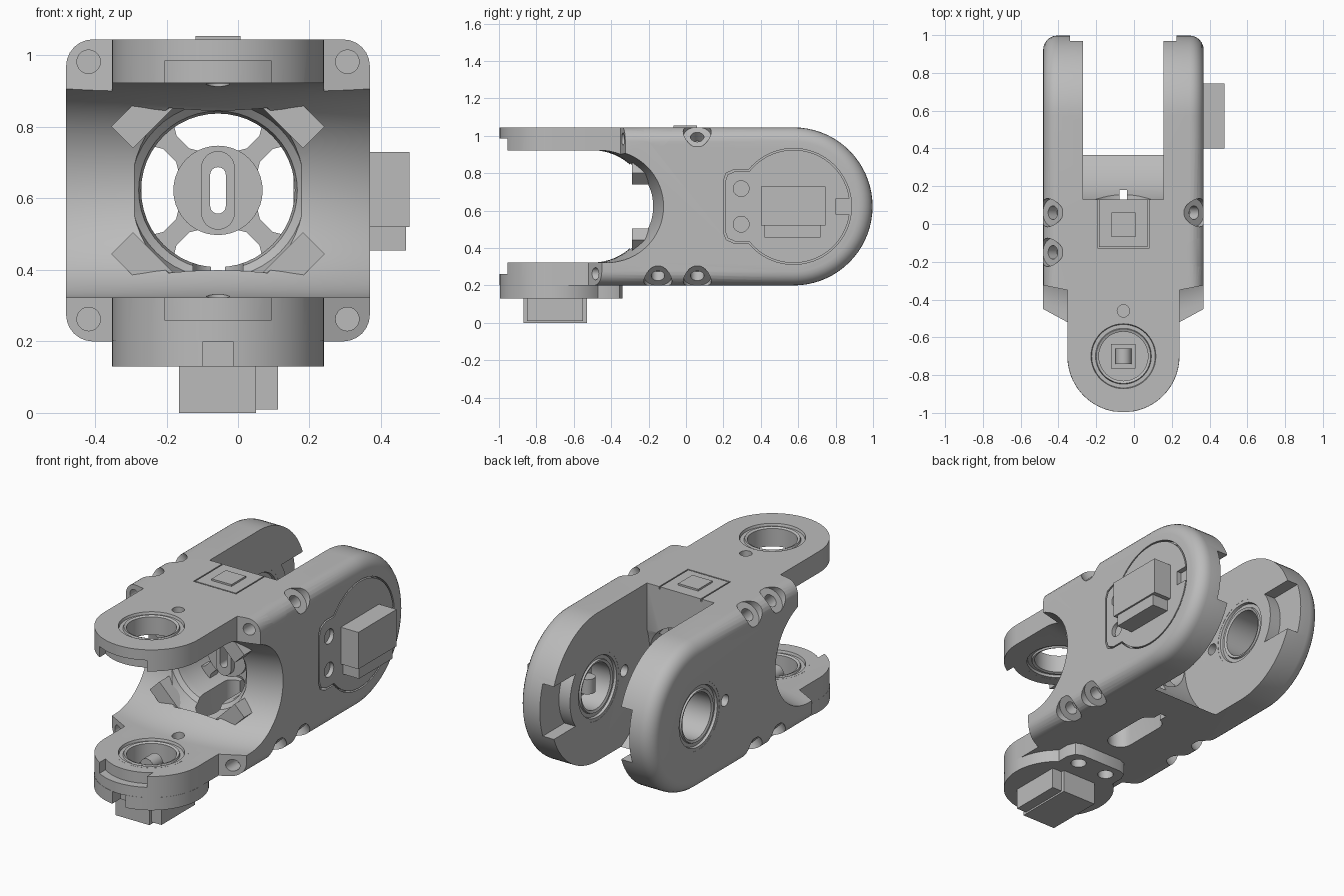
import bpy, bmesh
from math import pi, sin, cos, asin
from mathutils import Vector, Matrix

if "Cube" in bpy.data.objects:
    bpy.data.objects.remove(bpy.data.objects["Cube"])

grey = bpy.data.materials.new("light grey")
grey.use_nodes = True
tone = (0.5, 0.5, 0.5, 1)
grey.diffuse_color = tone
grey.node_tree.nodes["Principled BSDF"].inputs["Base Color"].default_value = tone

CX, CZ = -0.056, 0.6225     # centre line of the link
PF, PB = -0.70, 0.575       # front and back pivot, along y
HALF = 0.4225               # half of the body's width and height


def place(axis, u, v, w):
    return {"x": (w, u, v), "y": (u, w, v), "z": (u, v, w)}[axis]


def finish(name, bm):
    bmesh.ops.recalc_face_normals(bm, faces=bm.faces)
    mesh = bpy.data.meshes.new(name)
    bm.to_mesh(mesh)
    bm.free()
    mesh.materials.append(grey)
    ob = bpy.data.objects.new(name, mesh)
    bpy.context.collection.objects.link(ob)
    return ob


def loft(name, rings, closed=False):
    bm = bmesh.new()
    rings = [[bm.verts.new(p) for p in ring] for ring in rings]
    n = len(rings[0])
    pairs = list(zip(rings, rings[1:])) + ([(rings[-1], rings[0])] if closed else [])
    for a, b in pairs:
        for i in range(n):
            j = (i + 1) % n
            bm.faces.new((a[i], a[j], b[j], b[i]))
    if not closed:
        bm.faces.new(rings[0])
        bm.faces.new(rings[-1])
    return finish(name, bm)


def prism(name, axis, pts, lo, hi):
    return loft(name, [[place(axis, u, v, w) for u, v in pts] for w in (lo, hi)])


def arc(u, v, r, a, b, n):
    return [(u + r * cos(a + (b - a) * i / n), v + r * sin(a + (b - a) * i / n)) for i in range(n + 1)]


def turned(name, axis, u, v, steps, n=40):
    """Solid of revolution through (radius, height) steps."""
    return loft(name, [[place(axis, p, q, h) for p, q in arc(u, v, r, 0, 2 * pi, n)[:-1]] for r, h in steps])


def rod(name, axis, u, v, r, lo, hi, n=40):
    return turned(name, axis, u, v, [(r, lo), (r, hi)], n)


def box(name, x0, x1, y0, y1, z0, z1):
    return prism(name, "z", [(x0, y0), (x1, y0), (x1, y1), (x0, y1)], z0, z1)


def lathe(name, axis, u, v, profile, n=48):
    rings = [[place(axis, u + r * cos(2 * pi * i / n), v + r * sin(2 * pi * i / n), h)
              for r, h in profile] for i in range(n)]
    return loft(name, rings, True)


def slot(u, v, r, half):
    return arc(u, v + half, r, 0, pi, 12) + arc(u, v - half, r, pi, 2 * pi, 12)


def carve(ob, tools, mode="DIFFERENCE"):
    for tool in tools:
        tool.hide_render = True
        m = ob.modifiers.new("cut", "BOOLEAN")
        m.operation, m.solver, m.object = mode, "EXACT", tool
    bpy.context.view_layer.update()
    new = bpy.data.meshes.new_from_object(ob.evaluated_get(bpy.context.evaluated_depsgraph_get()))
    ob.modifiers.clear()
    ob.data = new
    for tool in tools:
        bpy.data.objects.remove(tool)


def cover(r, ear, grow=0.0, notch=True):
    """Outline of a motor cover: disc, notched tip, screw ear."""
    h = 0.19 + grow
    r, ear = r + grow, ear + grow
    tip = [(r - 0.075, -0.042), (r - 0.075, 0.042)] if notch else []
    side = arc(0, 0, r, asin(0.042 / r), pi - asin(h / r), 28) + [(-ear + 0.06, h), (-ear + 0.015, h - 0.02), (-ear, h - 0.06)]
    return tip[1:] + side + [(u, -v) for u, v in reversed(side)] + tip[:1]


# Body: rounded slab with softened outer edges
body = prism("body", "x", [(-1.05, CZ - HALF)] + arc(PB, CZ, HALF, -pi / 2, pi / 2, 36)
             + [(-1.05, CZ + HALF)], CX - 0.425, CX + 0.425)
bm = bmesh.new()
bm.from_mesh(body.data)
rim = [e for e in bm.edges if abs(e.verts[0].co.x - e.verts[1].co.x) < 1e-4
       and max(v.co.y for v in e.verts) > -1]
bmesh.ops.bevel(bm, geom=rim, offset=0.075, segments=6, profile=0.5, affect="EDGES")
bm.to_mesh(body.data)
bm.free()
right_half = [(0.296, -0.52), (0.425, -0.45), (0.6, -0.45), (0.6, 1.2)]
plan = (arc(CX, PF, 0.296, pi, 2 * pi, 40) + [(CX + x, y) for x, y in right_half]
        + [(CX - x, y) for x, y in reversed(right_half)])
carve(body, [prism("plan", "z", plan, -0.1, 1.3)], "INTERSECT")

# Front mouth: saddle that deepens toward both sides
mouth = []
for i in range(17):
    x = CX + (i - 8) * 0.06
    d = 0.08 * ((x - CX) / 0.425) ** 2
    mouth.append([(x, y + d, z) for y, z in [(-1.3, CZ - 0.3)] + arc(-0.5, CZ, 0.3, -pi / 2, pi / 2, 32)
                  + [(-1.3, CZ + 0.3)]])
cuts = [loft("mouth", mouth)]

# Upper shoulders set further back than the lower ones
for s in (-1, 1):
    cuts.append(prism("shoulder", "z", [(CX + s * x, y) for x, y in
                ((0.296, -0.35), (0.296, -0.7), (0.6, -0.7), (0.6, -0.29))], CZ, 1.3))

# Back gap between the arms, window and belly slot
gx0, gx1 = -0.27, 0.155
cuts += [prism("gap", "x", arc(PB, CZ, 0.472, 0, 2 * pi, 64)[:-1], gx0, gx1),
         box("gap_top", gx0, gx1, 0.13, 1.2, CZ, 1.3),
         box("gap_back", gx0, gx1, PB, 1.2, 0, 1.3),
         turned("window", "y", CX, CZ, [(0.27, -0.3), (0.245, -0.185), (0.222, -0.165), (0.215, -0.13), (0.215, 0.3)], 48),
         prism("belly", "z", slot(CX, -0.06, 0.07, 0.12), 0.1, CZ - 0.1),
         box("slit", CX - 0.02, CX + 0.02, 0.1, 0.18, 0.1, CZ - 0.1),
         box("lid_seat", CX - 0.135, CX + 0.135, -0.13, 0.14, 1.03, 1.1)]

# Bearing seats, locating holes and curved tip notches
cuts += [rod("seat", "z", CX, PF, 0.19, 0.1, 1.2, 48),
         rod("seat", "x", PB, CZ, 0.19, -0.6, 0.5, 48),
         rod("pin", "z", CX, -0.46, 0.033, 0.1, 1.2, 16),
         rod("pin", "x", 0.335, CZ, 0.033, -0.6, 0.3, 16),
         prism("cover_seat", "x", [(PB + u, CZ + v) for u, v in cover(0.302, 0.367, 0.008, False)], 0.34, 0.5)]
tip = arc(0, 0, 0.25, -0.64, 0.64, 12) + [(0.45, 0.15), (0.45, -0.15)]
for lo, hi in ((0.9, 0.985), (0.26, 0.35)):
    cuts.append(prism("tip", "z", [(CX + v, PF - u) for u, v in tip], lo, hi))
for lo, hi in ((gx0 - 0.07, gx0 + 0.1), (gx1 - 0.1, gx1 + 0.07)):
    cuts.append(prism("tip", "x", [(PB + u, CZ + v) for u, v in tip], lo, hi))

# Screw pockets along the four long edges and in the front lugs
for sx in (-1, 1):
    for sz in (-1, 1):
        corner = Vector((CX + sx * 0.425, 0, CZ + sz * HALF))
        out = Vector((sx, 0, sz)).normalized()
        along = Vector((0, 1, 0))
        turn = Matrix((along, out.cross(along), out)).transposed()
        for y in (-0.15, 0.06):
            t = turned("pocket", "z", 0, 0, [(0.036, -0.14), (0.036, -0.073), (0.075, -0.073), (0.075, 0.12)], 26)
            t.data.transform(Matrix.Translation(corner + along * y) @ turn.to_4x4())
            cuts.append(t)
        cuts.append(rod("lug_hole", "y", CX + sx * 0.362, CZ + sz * 0.36, 0.033, -0.6, -0.24 if sz > 0 else -0.4, 20))
carve(body, cuts)

# Hub with slotted boss inside the window
hub = rod("window_hub", "y", CX, CZ, 0.125, -0.02, 0.08, 40)
boss = prism("slot_boss", "y", slot(CX, CZ, 0.047, 0.063), -0.05, 0.1)
for ob in (hub, boss):
    carve(ob, [prism("slot", "y", slot(CX, CZ, 0.022, 0.043), -0.2, 0.2)])

# Four diagonal struts and bumper blocks
for sx in (-1, 1):
    for sz in (-1, 1):
        tilt = Vector((sx, 0, sz)).normalized()
        side = Vector((0, 1, 0))
        rot = Matrix((tilt, side, tilt.cross(side))).transposed().to_4x4()
        strut = prism("hub_strut", "y", [(0.1, -0.05), (0.14, -0.026), (0.19, -0.026), (0.23, -0.05),
                                         (0.23, 0.05), (0.19, 0.026), (0.14, 0.026), (0.1, 0.05)], 0.0, 0.07)
        strut.matrix_world = Matrix.Translation((CX, 0, CZ)) @ rot
        pad = box("bumper_block", -0.043, 0.043, -0.055, 0.06, -0.085, 0.085)
        pad.matrix_world = Matrix.Translation((CX + sx * 0.208, -0.235, CZ + sz * 0.208)) @ rot

# Bearings, stepped on both faces
for name, axis, u, v, lo, hi in (("top_bearing", "z", CX, PF, 0.923, 1.045),
                                 ("bottom_bearing", "z", CX, PF, 0.2, 0.323),
                                 ("right_bearing", "x", PB, CZ, -0.48, -0.271),
                                 ("left_bearing", "x", PB, CZ, 0.156, 0.345)):
    half = [(0.191, 0.0), (0.172, 0.0), (0.168, 0.014), (0.148, 0.014), (0.144, 0.004), (0.13, 0.01)]
    lathe(name, axis, u, v, [(r, hi - d) for r, d in half] + [(r, lo + d) for r, d in reversed(half)])

# Motor covers with screw holes
bottom = prism("bottom_cover", "z", [(CX + v, PF - u) for u, v in cover(0.297, 0.36)], 0.13, 0.202)
carve(bottom, [rod("hole", "z", CX + s * 0.095, -0.42, 0.042, 0, 0.3, 24) for s in (-1, 1)])
side = prism("side_cover", "x", [(PB + u, CZ + v) for u, v in cover(0.302, 0.367)], 0.335, CX + 0.425)
carve(side, [rod("hole", "x", 0.295, CZ + s * 0.095, 0.042, 0.345, 0.5, 24) for s in (-1, 1)])

# Motors and their connector steps
box("bottom_motor", -0.165, 0.05, -0.87, -0.53, 0.0, 0.14)
box("bottom_motor_step", 0.05, 0.112, -0.85, -0.55, 0.01, 0.14)
box("side_motor", 0.36, 0.48, 0.4, 0.745, 0.52, 0.73)
box("side_motor_step", 0.36, 0.47, 0.42, 0.72, 0.455, 0.52)

# Motor shafts inside the bearings
box("bottom_shaft_block", CX - 0.065, CX + 0.065, PF - 0.065, PF + 0.065, 0.19, 0.24)
rod("bottom_shaft", "y", CX, 0.26, 0.042, PF - 0.042, PF + 0.042, 24)
box("side_shaft_block", 0.24, 0.345, PB - 0.065, PB + 0.065, CZ - 0.065, CZ + 0.065)
rod("side_shaft", "z", 0.22, PB, 0.042, CZ - 0.042, CZ + 0.042, 24)

# Lid with raised square
box("lid", CX - 0.128, CX + 0.128, -0.123, 0.13, 1.02, 1.045)
box("lid_button", CX - 0.063, CX + 0.063, -0.068, 0.06, 1.04, 1.055)

# Smooth rounded surfaces, keep edges sharp
bpy.ops.object.select_all(action="DESELECT")
for ob in bpy.context.collection.objects:
    if ob.type == "MESH":
        ob.select_set(True)
        bpy.context.view_layer.objects.active = ob
bpy.ops.object.shade_smooth_by_angle(angle=0.5)
